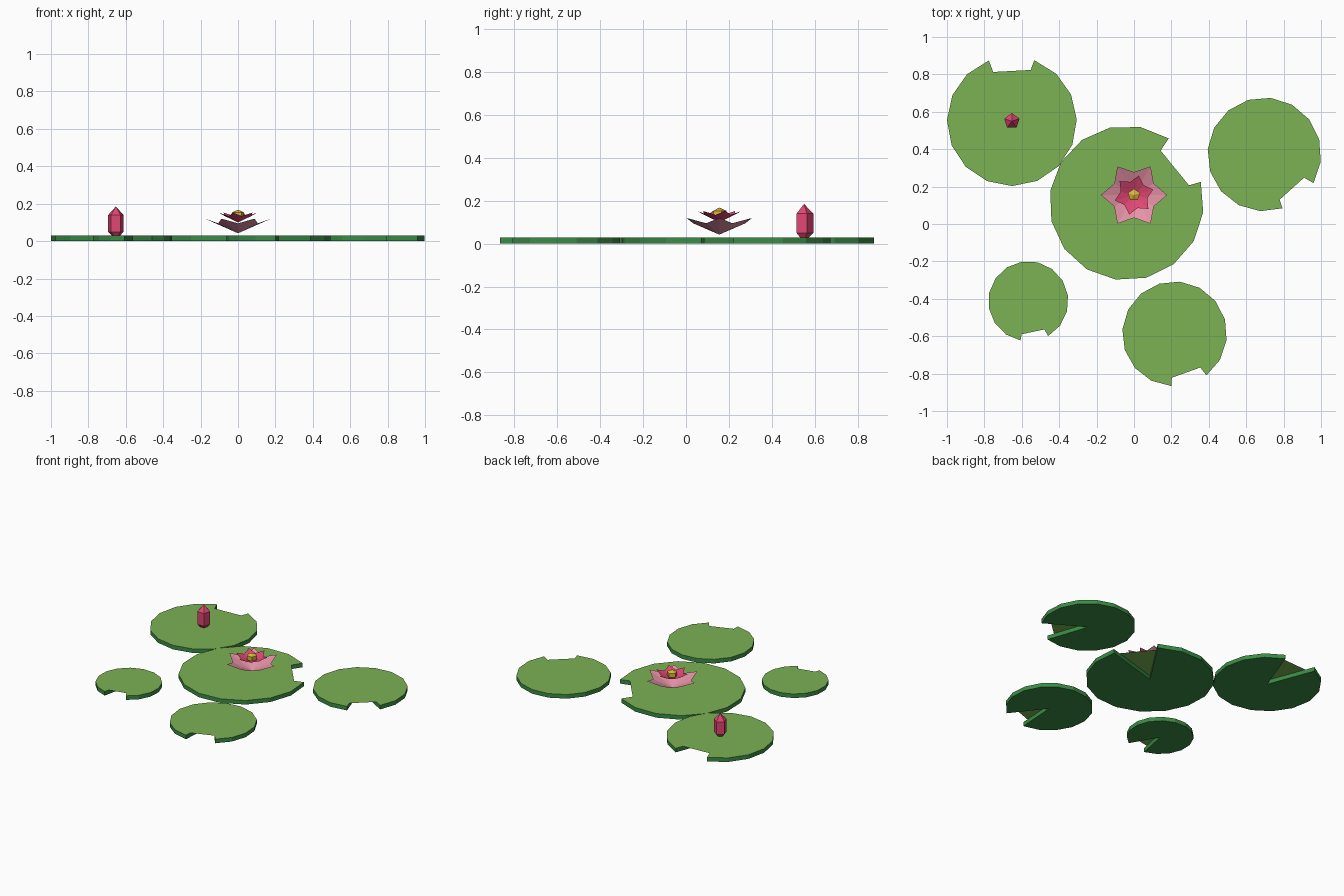
import bpy, bmesh
from math import radians, sin, cos, pi
from mathutils import Vector

if "Cube" in bpy.data.objects:
    bpy.data.objects.remove(bpy.data.objects["Cube"])


def material(name, r, g, b):
    lin = [((c / 255 + 0.055) / 1.055) ** 2.4 for c in (r, g, b)]
    m = bpy.data.materials.new(name)
    m.diffuse_color = (*lin, 1)
    m.use_nodes = True
    m.node_tree.nodes["Principled BSDF"].inputs["Base Color"].default_value = m.diffuse_color
    return m


LEAF = material("leaf green", 124, 178, 83)
RIM = material("dark green", 58, 140, 68)
PALE = material("pale pink", 230, 146, 167)
ROSE = material("rose", 224, 70, 115)
GOLD = material("gold", 218, 180, 58)


def polar(r, degrees, z=0.0):
    a = radians(degrees)
    return Vector((r * cos(a), r * sin(a), z))


def finish(bm, name, location, *mats):
    mesh = bpy.data.meshes.new(name)
    bm.to_mesh(mesh)
    bm.free()
    for m in mats:
        mesh.materials.append(m)
    ob = bpy.data.objects.new(name, mesh)
    ob.location = location
    bpy.context.collection.objects.link(ob)
    return ob


def lily_pad(name, x, y, radius, start, height=0.029, steps=14, gap=41):
    """Notched disc: wedge cut from below, top skin bridging its inner part."""
    bm = bmesh.new()
    angles = [start + i * (360 - gap) / steps for i in range(steps + 1)]
    low = [bm.verts.new(polar(radius, a)) for a in angles]
    high = [bm.verts.new(polar(radius, a, height)) for a in angles]
    hub_low = bm.verts.new((0, 0, 0))
    hub_high = bm.verts.new((0, 0, height))
    # top skin with the shallow notch
    corners = [bm.verts.new(polar(radius * 0.84, angles[-1], height)),
               bm.verts.new(polar(radius * 0.81, angles[0], height))]
    bm.faces.new(high + corners)
    # rim and underside
    for i in range(steps):
        bm.faces.new((low[i], low[i + 1], high[i + 1], high[i])).material_index = 1
        bm.faces.new((hub_low, low[i + 1], low[i])).material_index = 1
    # wedge walls
    bm.faces.new((hub_low, low[0], high[0], hub_high)).material_index = 1
    bm.faces.new((low[-1], hub_low, hub_high, high[-1])).material_index = 1
    return finish(bm, name, (x, y, 0), LEAF, RIM)


def petal_ring(name, center, mat, tip_r, tip_z, valley_r, valley_z, turn, count=6):
    """Star-shaped cup of folded petals."""
    bm = bmesh.new()
    hub = bm.verts.new((0, 0, 0))
    ring = []
    for i in range(count * 2):
        r, z = (valley_r, valley_z) if i % 2 else (tip_r, tip_z)
        ring.append(bm.verts.new(polar(r, turn + i * 180 / count, z)))
    for i, v in enumerate(ring):
        bm.faces.new((hub, v, ring[(i + 1) % len(ring)]))
    return finish(bm, name, center, mat)


def faceted_ball(name, center, mat, ring_r, half_height, sides=5):
    """Two rings of vertices with a pole at each end."""
    bm = bmesh.new()
    top = bm.verts.new((0, 0, half_height))
    bottom = bm.verts.new((0, 0, -half_height))
    spin = [90 + i * 360 / sides for i in range(sides)]
    up = [bm.verts.new(polar(ring_r, a, half_height / 2)) for a in spin]
    dn = [bm.verts.new(polar(ring_r, a, -half_height / 2)) for a in spin]
    for i in range(sides):
        j = (i + 1) % sides
        bm.faces.new((up[i], up[j], top))
        bm.faces.new((dn[i], dn[j], up[j], up[i]))
        bm.faces.new((dn[j], dn[i], bottom))
    return finish(bm, name, center, mat)


# floating pads: name, x, y, radius, angle where the notch ends
for pad in (("center_pad", -0.04, 0.112, 0.413, 56.9),
            ("back_left_pad", -0.653, 0.55, 0.347, 110.8),
            ("right_pad", 0.697, 0.372, 0.304, -30.3),
            ("front_left_pad", -0.565, -0.413, 0.214, 299.7),
            ("front_pad", 0.217, -0.587, 0.28, 307.4)):
    lily_pad(*pad)

# open flower
petal_ring("outer_petals", (0, 0.155, 0.042), PALE, 0.177, 0.078, 0.122, 0.053, 0)
petal_ring("inner_petals", (0, 0.155, 0.10), ROSE, 0.107, 0.052, 0.073, 0.034, 16)
faceted_ball("flower_heart", (0, 0.155, 0.138), GOLD, 0.034, 0.03)

# closed bud
faceted_ball("bud", (-0.653, 0.55, 0.095), ROSE, 0.043, 0.09)
